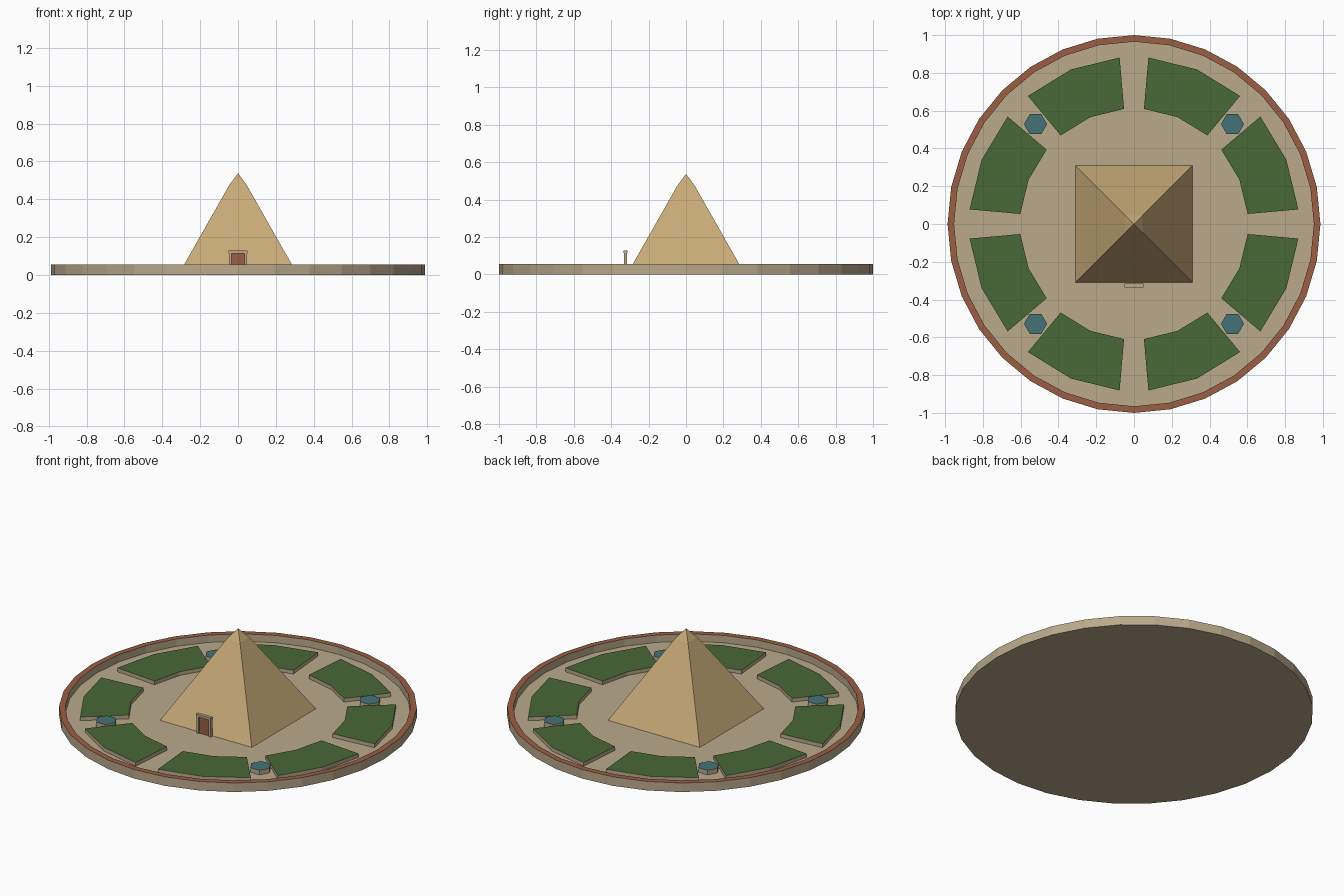
import bpy
import bmesh
from math import cos, sin, radians

cube = bpy.data.objects.get("Cube")
if cube:
    bpy.data.objects.remove(cube, do_unlink=True)


def material(name, r, g, b):
    """Flat material from 8-bit display values, stored as linear."""
    linear = [((c / 255 + 0.055) / 1.055) ** 2.4 for c in (r, g, b)] + [1.0]
    mat = bpy.data.materials.new(name)
    mat.use_nodes = True
    mat.diffuse_color = linear
    mat.node_tree.nodes["Principled BSDF"].inputs["Base Color"].default_value = linear
    return mat


STONE = material("pale_stone", 186, 170, 139)
BRICK = material("red_brick", 154, 94, 68)
GRASS = material("grass_green", 72, 104, 54)
WATER = material("pool_teal", 68, 114, 119)
SAND = material("sandstone", 199, 169, 119)

STRETCH = 0.987   # the round plaza is slightly narrower across x
FLOOR = 0.01


def polar(radius, degrees, stretch=STRETCH):
    a = radians(degrees)
    return radius * cos(a) * stretch, radius * sin(a)


def loft(name, rings, side_mat, top_mat=None, is_top=None):
    """Skin a stack of equal-length rings, cap both ends, colour faces by a rule."""
    bm = bmesh.new()
    loops = [[bm.verts.new(p) for p in ring] for ring in rings]
    n = len(loops[0])
    for low, high in zip(loops, loops[1:]):
        for i in range(n):
            j = (i + 1) % n
            bm.faces.new((low[i], low[j], high[j], high[i]))
    bm.faces.new(loops[0][::-1])
    bm.faces.new(loops[-1])
    bmesh.ops.recalc_face_normals(bm, faces=bm.faces)
    if is_top:
        for f in bm.faces:
            f.material_index = int(is_top(f))
    mesh = bpy.data.meshes.new(name)
    bm.to_mesh(mesh)
    bm.free()
    mesh.materials.append(side_mat)
    if top_mat:
        mesh.materials.append(top_mat)
    obj = bpy.data.objects.new(name, mesh)
    bpy.context.collection.objects.link(obj)
    return obj


def ring(points, z):
    return [(x, y, z) for x, y in points]


def prism(name, points, z0, z1, side_mat, top_mat):
    return loft(name, [ring(points, z0), ring(points, z1)], side_mat, top_mat,
                lambda f: f.normal.z > 0.5)


def square(h):
    return [(-h, -h), (h, -h), (h, h), (-h, h)]


def box(name, x0, x1, y0, y1, z0, z1, mat):
    pts = [(x0, y0), (x1, y0), (x1, y1), (x0, y1)]
    return loft(name, [ring(pts, z0), ring(pts, z1)], mat)


# Round plaza: sunken floor inside a raised rim with a brick top
def circle(r):
    return [polar(r, 360 * i / 32) for i in range(32)]


loft("plaza", [ring(circle(1), 0), ring(circle(1), 0.055),
               ring(circle(0.965), 0.055), ring(circle(0.965), FLOOR)],
     STONE, BRICK, lambda f: f.calc_center_median().z > 0.05)

# Raised garden beds, two per quarter, with a pool between them
for quarter in range(4):
    turn = 90 * quarter
    for side, start in (("a", 5), ("b", 50)):
        angles = [turn + start + 17.5 * k for k in range(3)]
        outline = [polar(0.885, a) for a in angles]
        outline += [polar(0.612, a) for a in reversed(angles)]
        prism(f"garden_bed_{quarter + 1}{side}", outline, FLOOR, 0.033, STONE, GRASS)
    cx, cy = polar(0.747, turn + 45)
    hexagon = [(cx + 0.061 * cos(radians(60 * k)), cy + 0.061 * sin(radians(60 * k)))
               for k in range(6)]
    prism(f"pool_{quarter + 1}", hexagon, FLOOR, 0.038, STONE, WATER)

# Pyramid body and its slightly flatter capstone
loft("pyramid", [ring(square(0.313), 0.005), ring(square(0.045), 0.477)], SAND)
bpy.ops.mesh.primitive_cone_add(vertices=4, radius1=0.045 * 2 ** 0.5, radius2=0,
                                depth=0.06, location=(0, 0, 0.507),
                                rotation=(0, 0, radians(45)))
capstone = bpy.context.object
capstone.name = "capstone"
capstone.data.materials.append(SAND)

# Entrance: two posts, a lintel and a brick door panel
for name, s in (("left", 1), ("right", -1)):
    inner, outer = sorted((s * 0.034, s * 0.047))
    box(f"{name}_door_post", inner, outer, -0.332, -0.315, FLOOR, 0.114, STONE)
box("door_lintel", -0.05, 0.05, -0.335, -0.314, 0.114, 0.129, STONE)
box("door_panel", -0.034, 0.034, -0.324, -0.317, FLOOR, 0.114, BRICK)
